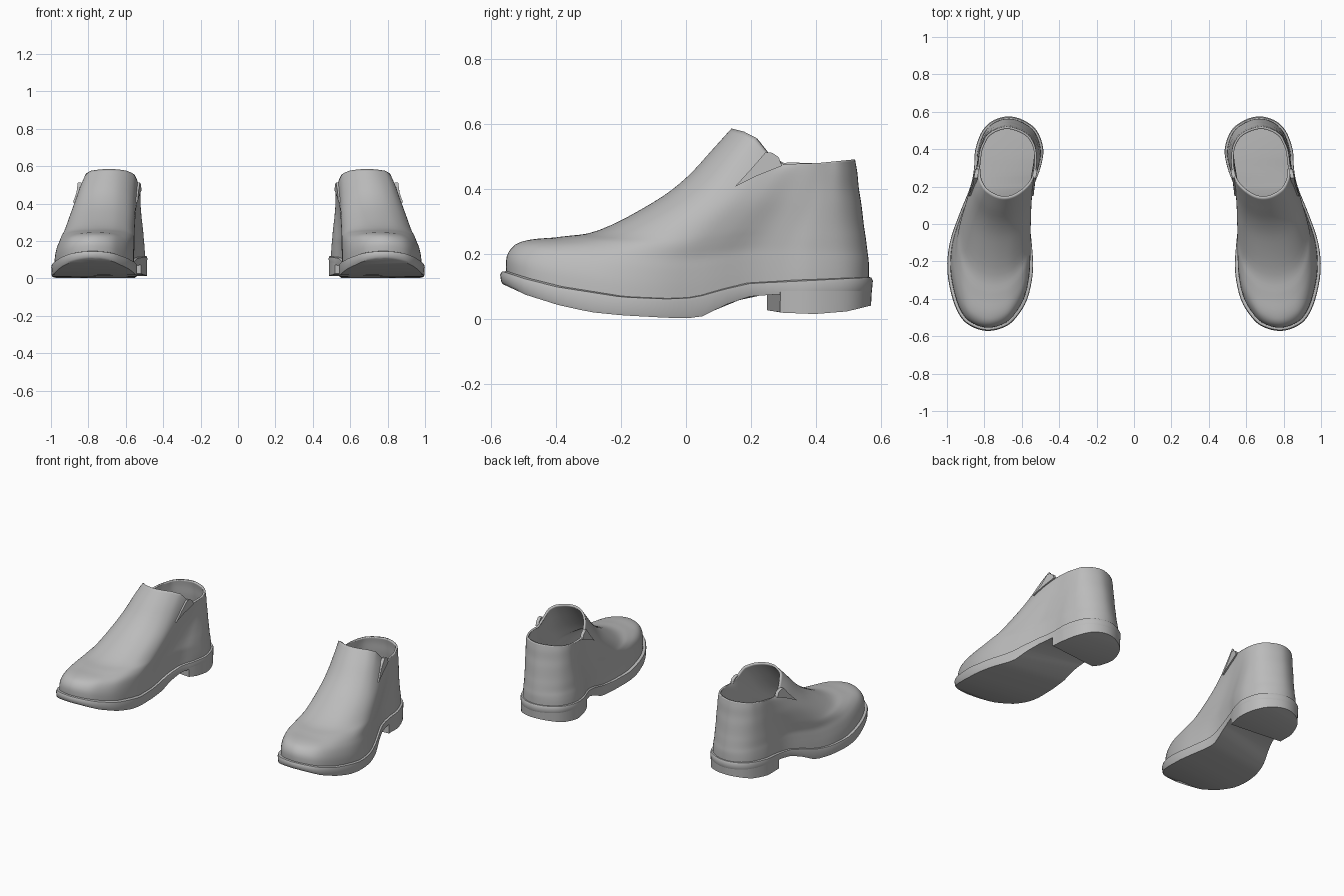
import bpy, bmesh, math
from mathutils import Vector
from mathutils.bvhtree import BVHTree

if "Cube" in bpy.data.objects:
    bpy.data.objects.remove(bpy.data.objects["Cube"])

grey = bpy.data.materials.new("plain_grey")
grey.use_nodes = True
grey.diffuse_color = (0.5, 0.5, 0.5, 1)
grey.node_tree.nodes["Principled BSDF"].inputs["Base Color"].default_value = grey.diffuse_color

STEPS = 4


def spline(points, closed):
    """Catmull-Rom samples through points of any dimension."""
    n, out = len(points), []
    for i in range(n if closed else n - 1):
        if closed:
            a, b, c, d = (points[(i + j) % n] for j in (-1, 0, 1, 2))
        else:
            a, b, c, d = (points[min(max(i + j, 0), n - 1)] for j in (-1, 0, 1, 2))
        for k in range(STEPS):
            t = k / STEPS
            out.append([q + t / 2 * (r - p + t * (2*p - 5*q + 4*r - s + t * (3*(q - r) + s - p)))
                        for p, q, r, s in zip(a, b, c, d)])
    return out if closed else out + [list(points[-1])]


def lookup(table, v):
    for (a, p), (b, q) in zip(table, table[1:]):
        if v <= b:
            return p + (q - p) * max(0, (v - a) / (b - a))
    return table[-1][1]


def lerp(a, b, t):
    return a + (b - a) * t


def loft(bm, rings):
    """Join closed rings of points with quads, first ring lowest."""
    vs = [[bm.verts.new(p) for p in r] for r in rings]
    n = len(vs[0])
    for lo, hi in zip(vs, vs[1:]):
        for i in range(n):
            j = (i + 1) % n
            bm.faces.new((lo[i], lo[j], hi[j], hi[i]))
    return vs


def cap(bm, ring):
    """Close a ring with strips running across the shoe."""
    n = len(ring)
    for i in range(n // 2):
        quad = [ring[i], ring[i + 1], ring[n - i - 1], ring[(n - i) % n]]
        bm.faces.new(list(dict.fromkeys(quad)))


def finish(bm, name, angle, wall=0):
    """Make the left part and its mirrored right twin."""
    for side, sx in (("left_", 1), ("right_", -1)):
        b = bm.copy()
        if sx < 0:
            bmesh.ops.scale(b, vec=(-1, 1, 1), verts=b.verts)
            bmesh.ops.reverse_faces(b, faces=b.faces)
        me = bpy.data.meshes.new(side + name)
        b.to_mesh(me)
        b.free()
        ob = bpy.data.objects.new(side + name, me)
        bpy.context.collection.objects.link(ob)
        me.materials.append(grey)
        if wall:
            mod = ob.modifiers.new("wall", "SOLIDIFY")
            mod.thickness, mod.offset = wall, -1
        bpy.ops.object.select_all(action="DESELECT")
        ob.select_set(True)
        bpy.context.view_layer.objects.active = ob
        bpy.ops.object.shade_smooth_by_angle(angle=math.radians(angle))
    bm.free()


# Outlines from toe to heel: y, inner x, outer x
sole_rows = [(-.572, .78, .78), (-.55, .69, .865), (-.5, .63, .925), (-.4, .57, .97),
             (-.25, .54, .998), (-.1, .547, .985), (.05, .56, .935), (.2, .535, .875),
             (.3, .5, .855), (.4, .485, .848), (.5, .52, .81), (.555, .59, .75), (.575, .67, .67)]
collar_rows = [(.14, .69, .69), (.145, .655, .725), (.16, .62, .76), (.185, .585, .795),
               (.215, .555, .815), (.25, .535, .828), (.3, .522, .832), (.35, .52, .83),
               (.4, .525, .822), (.44, .54, .805), (.475, .565, .785), (.505, .615, .74),
               (.52, .68, .68)]


def outline(rows):
    loop = [(o, y) for y, i, o in rows] + [(i, y) for y, i, o in rows[-2:0:-1]]
    return spline(loop, True)


sole_loop, collar_loop = outline(sole_rows), outline(collar_rows)
count = len(sole_loop)

# Height profiles along y
welt = [(-.57, .145), (-.5, .122), (-.4, .097), (-.2, .066), (-.05, .06), (.03, .065),
        (.12, .09), (.2, .108), (.35, .115), (.575, .127)]
under = [(-.57, .105), (-.5, .073), (-.4, .042), (-.3, .02), (-.2, .01), (-.05, .002),
         (.04, .002), (.13, .045), (.2, .068), (.29, .075), (.575, .075)]
heel_floor = [(.24, .028), (.3, .018), (.4, .014), (.5, .022), (.575, .04)]
collar_dip = [(0, 0), (.1, 0), (.2, -.01), (.29, -.045), (.34, -.055), (.42, -.07),
              (.7, -.04), (1, 0)]


def sole_ring(height, shrink=1.0, lift=0):
    return [(lerp(.72, x, shrink), y * shrink, lookup(height, y) + lift) for x, y in sole_loop]


# Sole with a welt ledge
bm = bmesh.new()
rings = loft(bm, [sole_ring(under, .985), sole_ring(under, .995, .01), sole_ring(welt, 1, -.01),
                  sole_ring(welt, .99), sole_ring(welt, .9, .003)])
cap(bm, rings[0][::-1])
cap(bm, rings[-1])
bmesh.ops.recalc_face_normals(bm, faces=bm.faces)
finish(bm, "sole", 40)

# Heel block with a slanted front
bm = bmesh.new()
rings = loft(bm, [sole_ring(heel_floor, .99), sole_ring(under, .995, .015)])
cap(bm, rings[0][::-1])
cap(bm, rings[1])
bmesh.ops.bisect_plane(bm, geom=bm.verts[:] + bm.edges[:] + bm.faces[:], clear_inner=True,
                       plane_co=(.485, .245, 0), plane_no=(-.045, .37, 0))
bmesh.ops.holes_fill(bm, edges=[e for e in bm.edges if e.is_boundary], sides=0)
bmesh.ops.recalc_face_normals(bm, faces=bm.faces)
finish(bm, "heel", 40)

# Upper: rings climb the instep in front and the heel behind
# Each row: front y, front z, back y, back z, blend from sole shape to collar shape
climb = [(-.553, .135, .563, .115, 0), (-.552, .195, .563, .15, .02), (-.525, .24, .562, .18, .08),
         (-.475, .264, .558, .21, .16), (-.38, .282, .553, .25, .24), (-.27, .3, .547, .29, .35),
         (-.1, .375, .54, .35, .55), (0, .44, .532, .4, .7), (.08, .52, .527, .45, .85),
         (.14, .585, .52, .49, 1)]


def upper_ring(yf, zf, yb, zb, t):
    ring = []
    for i in range(count):
        (sx, sy), (cx, cy) = sole_loop[i], collar_loop[i]
        mid = (sole_loop[i][0] + sole_loop[-i % count][0]) / 2
        s = lerp((sy + .572) / 1.147, (cy - .14) / .38, t)
        y = lerp(yf, yb, s)
        x = lerp(lerp(mid, sx, .93), cx, t)
        belly = lookup(welt, y) - lerp(.145, .127, s)
        z = lerp(zf, zb, s) + (1 - t) ** 2 * belly + t ** 4 * lookup(collar_dip, s)
        ring.append((x, y, z))
    return ring


bm = bmesh.new()
loft(bm, [upper_ring(*row) for row in spline(climb, False)])
surface = BVHTree.FromBMesh(bm)
finish(bm, "upper", 50, wall=.012)

# Elastic gores tucked beside the tongue
gore_shape = [(.15, .405), (.22, .44), (.295, .47), (.285, .497), (.265, .51), (.245, .512), (.2, .46)]
for name, start, way in (("outer_gore", 1.2, -1), ("inner_gore", .2, 1)):
    bm = bmesh.new()
    front, back = [], []
    for y, z in gore_shape:
        hit = surface.ray_cast(Vector((start, y, min(z, .465))), Vector((way, 0, 0)))[0]
        x = (hit.x if hit else .68 - way * .15) - way * .009
        front.append(bm.verts.new((x, y, z)))
        back.append(bm.verts.new((x + way * .02, y, z)))
    bm.faces.new(front)
    bm.faces.new(back[::-1])
    for i in range(len(front)):
        j = (i + 1) % len(front)
        bm.faces.new((front[j], front[i], back[i], back[j]))
    bmesh.ops.recalc_face_normals(bm, faces=bm.faces)
    finish(bm, name, 40)
